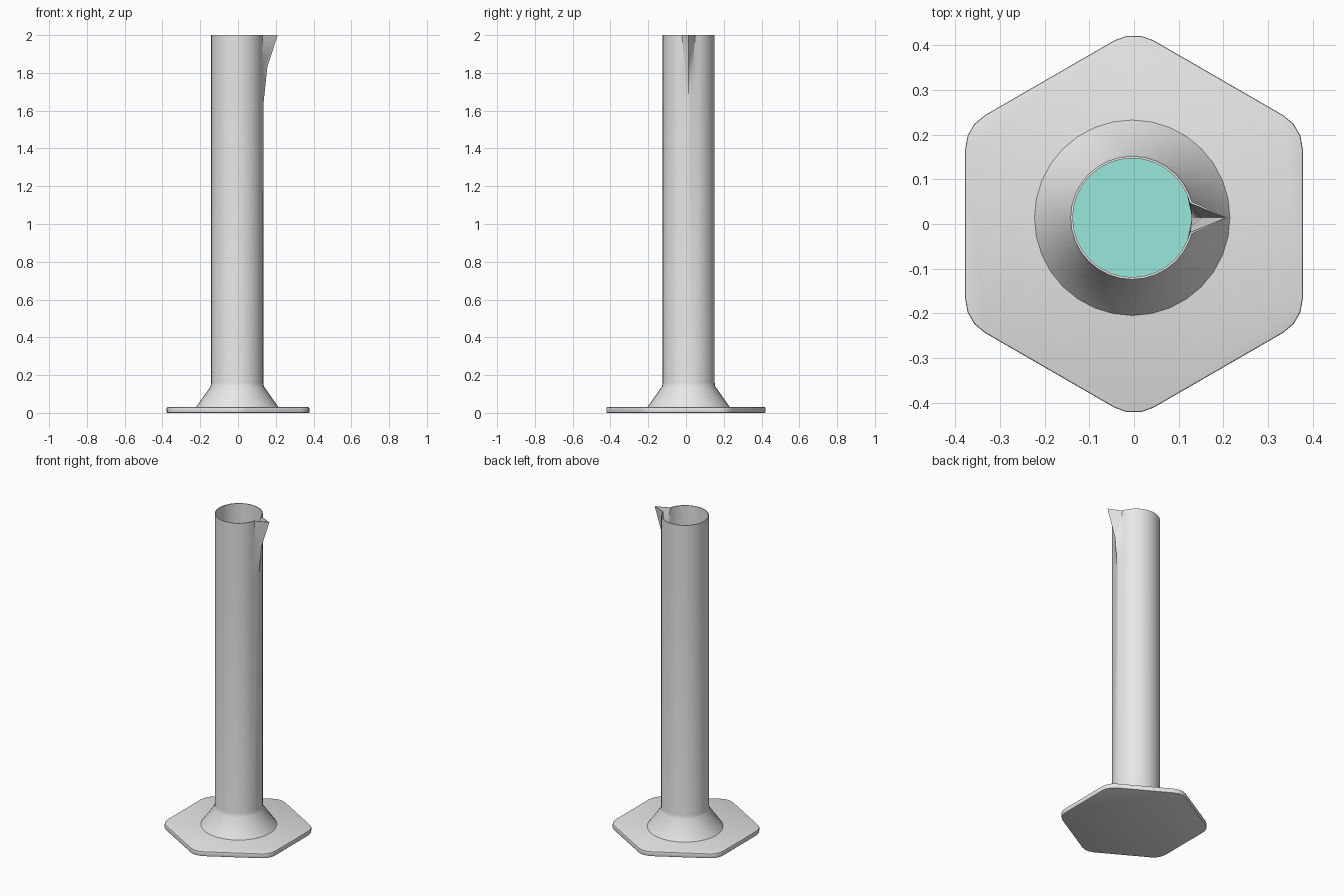
import bpy
import bmesh
from math import sin, cos, radians

if "Cube" in bpy.data.objects:
    bpy.data.objects.remove(bpy.data.objects["Cube"])

AXIS = (-0.004, 0.014)   # tube axis
R = 0.138                # tube outer radius
WALL = 0.005


def material(name, colour):
    m = bpy.data.materials.new(name)
    m.use_nodes = True
    m.diffuse_color = (*colour, 1)
    m.node_tree.nodes["Principled BSDF"].inputs["Base Color"].default_value = (*colour, 1)
    return m


def finish(bm, name, mat, angle, modifier=None, **settings):
    """Turn a bmesh into an object, apply one modifier and smooth it."""
    mesh = bpy.data.meshes.new(name)
    bm.to_mesh(mesh)
    bm.free()
    mesh.materials.append(mat)
    ob = bpy.data.objects.new(name, mesh)
    bpy.context.collection.objects.link(ob)
    bpy.ops.object.select_all(action='DESELECT')
    ob.select_set(True)
    bpy.context.view_layer.objects.active = ob
    if modifier:
        mod = ob.modifiers.new(name, modifier)
        for key, value in settings.items():
            setattr(mod, key, value)
        bpy.ops.object.modifier_apply(modifier=mod.name)
    bpy.ops.object.shade_smooth_by_angle(angle=radians(angle))
    return ob


glass = material("pale grey", (0.8, 0.8, 0.8))
teal = material("teal liquid", (0.32, 0.8, 0.72))

# Hexagonal foot plate with rounded corners, points toward front and back
bm = bmesh.new()
fillet = 0.088
reach = 0.436 - fillet / cos(radians(30))
outline = []
for corner in range(6):
    mid = 30 + 60 * corner
    cx, cy = reach * cos(radians(mid)), reach * sin(radians(mid))
    for turn in (-30, -10, 10, 30):
        a = radians(mid + turn)
        outline.append(bm.verts.new((cx + fillet * cos(a), cy + fillet * sin(a), 0)))
base = bm.faces.new(outline)
top = bmesh.ops.extrude_face_region(bm, geom=[base])
bmesh.ops.translate(bm, vec=(0, 0, 0.03),
                    verts=[v for v in top["geom"] if isinstance(v, bmesh.types.BMVert)])
bmesh.ops.recalc_face_normals(bm, faces=bm.faces)
finish(bm, "foot_plate", glass, 30, 'BEVEL', width=0.004, segments=2,
       limit_method='ANGLE', angle_limit=radians(50))

# Tube with flared collar and pouring spout: z, radius, spout half angle, keel radius
rings = [(0.028, 0.22, 11.25, 0.22), (0.14, 0.141, 11.25, 0.141),
         (0.16, R, 11.25, R), (1.63, R, 3, R),
         (1.83, R, 9, 0.159), (2.0, R, 15, 0.214)]
bm = bmesh.new()
loops = []
for z, r, w, keel in rings:
    points = [(k * 11.25, r) for k in range(2, 31)] + [(-w, r), (0, keel), (w, r)]
    loops.append([bm.verts.new((AXIS[0] + q * cos(radians(a)),
                                AXIS[1] + q * sin(radians(a)), z)) for a, q in points])
for low, high in zip(loops, loops[1:]):
    for i in range(len(low)):
        j = (i + 1) % len(low)
        bm.faces.new((low[i], low[j], high[j], high[i]))
finish(bm, "tube_with_spout", glass, 38, 'SOLIDIFY', thickness=WALL, offset=-1)

# Liquid column inside the tube
bm = bmesh.new()
bmesh.ops.create_cone(bm, cap_ends=True, segments=32, radius1=R - WALL,
                      radius2=R - WALL, depth=0.97)
bmesh.ops.translate(bm, verts=bm.verts, vec=(*AXIS, 0.515))
finish(bm, "liquid", teal, 30)
